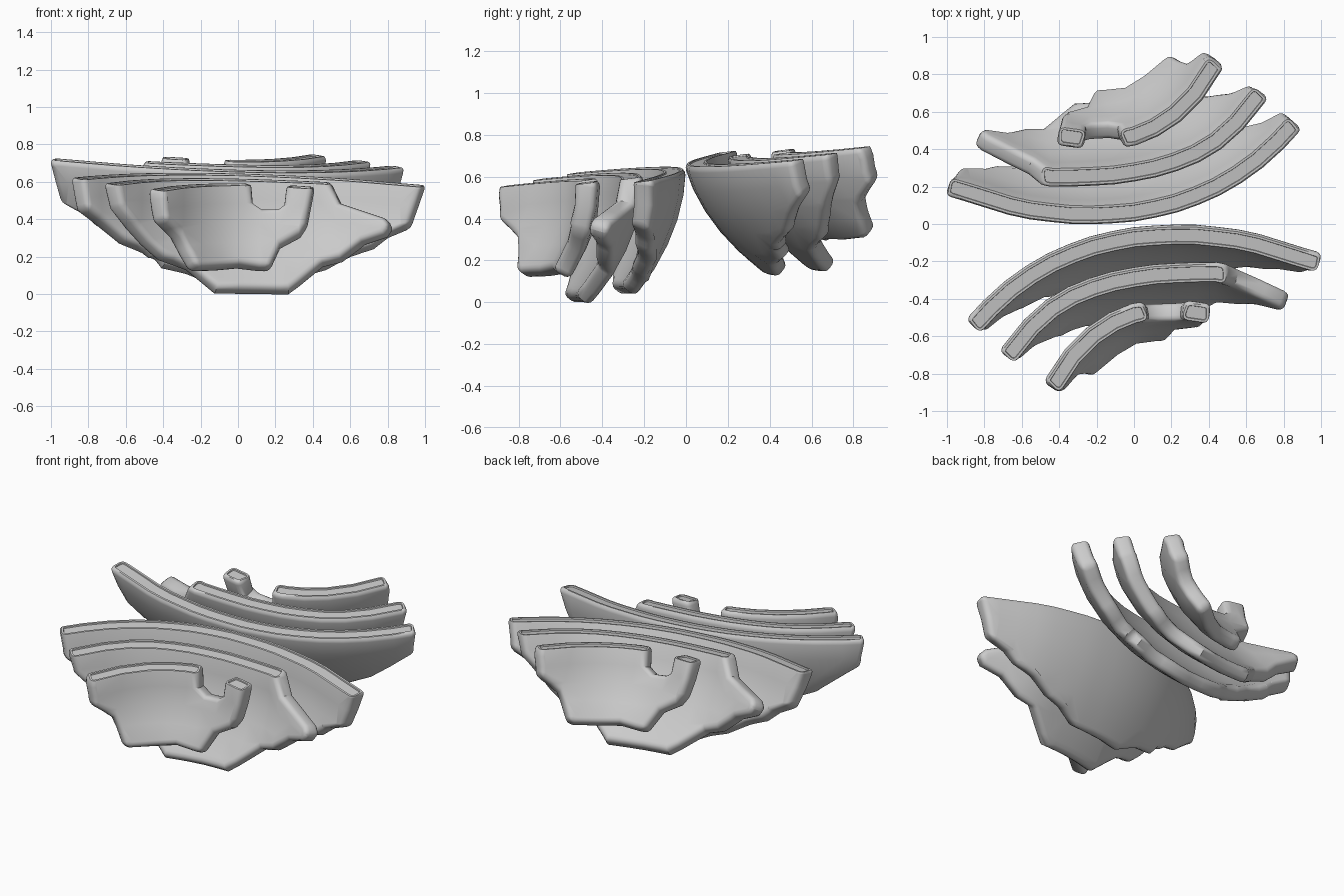
import bpy, bmesh, math
from mathutils import Vector, Matrix

if "Cube" in bpy.data.objects:
    bpy.data.objects.remove(bpy.data.objects["Cube"])

THICK = 0.108
RIM_Z, TILT_Y, TILT_X = 0.648, 0.13, -0.045     # tilted plane shared by all plate tops
NORMAL = Vector((-TILT_X, -TILT_Y, 1)).normalized()
T = 9                                           # marks an outline point on that plane


def lerp_path(path, x):
    # y of the plate's upper arc at x
    for (x0, y0), (x1, y1) in zip(path, path[1:]):
        if x <= x1 or (x1, y1) == path[-1]:
            return y0 + (y1 - y0) * (x - x0) / (x1 - x0)


def smooth_path(path, x):
    return sum(lerp_path(path, x + o) for o in (-0.06, 0, 0.06)) / 3


def rim_height(path, x):
    return RIM_Z + TILT_Y * smooth_path(path, x) + TILT_X * x


def plate(name, path, outline):
    # flat outline in (x, depth), cut into a grid, then bent into a dish
    bm = bmesh.new()
    vs = [bm.verts.new((x, 0, -max(-0.012, rim_height(path, x) - z))) for x, z in outline]
    bm.faces.new(vs)
    cuts = [((i * 0.11, 0, 0), (1, 0, 0)) for i in range(-9, 10)]
    cuts += [((0, 0, -i * 0.11), (0, 0, 1)) for i in range(1, 6)]
    for co, no in cuts:
        bmesh.ops.bisect_plane(bm, geom=bm.verts[:] + bm.edges[:] + bm.faces[:],
                               plane_co=co, plane_no=no, dist=0.001)
    bmesh.ops.remove_doubles(bm, verts=bm.verts[:], dist=0.022)
    layer = bm.verts.layers.deform.verify()
    for v in bm.verts:
        x, d = v.co.x, -v.co.z
        slope = (smooth_path(path, x + 0.08) - smooth_path(path, x - 0.08)) / 0.16
        s = (0.66 * d * abs(d) + 0.01 * d) * math.hypot(1, slope)
        v.co = (x, smooth_path(path, x) - s, rim_height(path, x) - d)
        v[layer][0] = 1 - 0.35 * max(d, 0)      # thinner towards the bottom
    bmesh.ops.recalc_face_normals(bm, faces=bm.faces[:])
    me = bpy.data.meshes.new(name)
    bm.to_mesh(me)
    bm.free()
    ob = bpy.data.objects.new(name, me)
    bpy.context.collection.objects.link(ob)
    ob.vertex_groups.new(name="thickness")
    sol = ob.modifiers.new("thickness", 'SOLIDIFY')
    sol.thickness, sol.offset, sol.vertex_group = THICK, 0, "thickness"
    bev = ob.modifiers.new("round_rim", 'BEVEL')
    bev.width, bev.segments = 0.03, 3
    bev.limit_method, bev.angle_limit = 'ANGLE', math.radians(50)
    bev.use_clamp_overlap = False
    bpy.ops.object.select_all(action='DESELECT')
    ob.select_set(True)
    bpy.context.view_layer.objects.active = ob
    for mod in ("thickness", "round_rim"):
        bpy.ops.object.modifier_apply(modifier=mod)
    # slice the top off flat, cap it and sink a shallow recess into the cap
    bm = bmesh.new()
    bm.from_mesh(me)
    res = bmesh.ops.bisect_plane(bm, geom=bm.verts[:] + bm.edges[:] + bm.faces[:], dist=0.0005,
                                 plane_co=(0, 0, RIM_Z), plane_no=NORMAL, clear_outer=True)
    rim = [e for e in res["geom_cut"] if isinstance(e, bmesh.types.BMEdge) and e.is_boundary]
    caps = bmesh.ops.edgeloop_fill(bm, edges=rim)["faces"]
    bmesh.ops.recalc_face_normals(bm, faces=bm.faces[:])
    bmesh.ops.inset_region(bm, faces=caps, thickness=0.012, use_even_offset=True)
    bmesh.ops.inset_region(bm, faces=caps, thickness=0.002, depth=-0.008, use_even_offset=True)
    bm.to_mesh(me)
    bm.free()
    bpy.ops.object.shade_smooth_by_angle(angle=math.radians(40))
    return ob


# inner plate: the longest
inner = plate("inner_plate",
    [(-0.87, -0.555), (-0.72, -0.39), (-0.5, -0.23), (-0.25, -0.12), (0, -0.065),
     (0.3, -0.05), (0.6, -0.085), (1.0, -0.21)],
    [(-0.865, T), (-0.835, 0.45), (-0.73, 0.37), (-0.62, 0.28), (-0.5, 0.23), (-0.4, 0.15),
     (-0.27, 0.12), (-0.12, 0.055), (0.24, 0.055), (0.36, 0.11), (0.47, 0.14), (0.6, 0.21),
     (0.72, 0.25), (0.8, 0.31), (0.92, 0.36), (1.0, T)])

# middle plate: low tip runs out beyond the top edge
middle = plate("middle_plate",
    [(-0.68, -0.71), (-0.55, -0.535), (-0.38, -0.40), (-0.15, -0.31), (0.1, -0.265),
     (0.48, -0.25), (0.85, -0.40)],
    [(-0.685, T), (-0.655, 0.46), (-0.57, 0.35), (-0.5, 0.27), (-0.41, 0.19), (-0.27, 0.14),
     (-0.12, 0.015), (0.27, 0.01), (0.34, 0.06), (0.46, 0.16), (0.55, 0.18), (0.67, 0.27),
     (0.79, 0.31), (0.825, 0.36), (0.79, 0.40), (0.7, 0.43), (0.55, 0.48), (0.49, T)])

# outer plate: shortest, with a notch in the top edge
outer = plate("outer_plate",
    [(-0.45, -0.89), (-0.36, -0.725), (-0.22, -0.585), (-0.05, -0.485), (0.06, -0.46),
     (0.22, -0.45), (0.42, -0.48)],
    [(-0.45, T), (-0.42, 0.39), (-0.33, 0.30), (-0.29, 0.22), (-0.24, 0.13), (0.17, 0.13),
     (0.23, 0.26), (0.34, 0.31), (0.37, 0.37), (0.41, T), (0.265, T), (0.25, 0.47),
     (0.215, 0.445), (0.125, 0.445), (0.075, 0.48), (0.065, T)])

# rear set: the same plates turned half a turn about the tilted plane's normal
pivot = Matrix.Translation((0, 0, RIM_Z))
turn = Matrix.Translation((0, -0.01, 0)) @ pivot @ Matrix.Rotation(math.pi, 4, NORMAL) @ pivot.inverted()
for ob in (inner, middle, outer):
    rear = ob.copy()
    rear.data = ob.data.copy()
    rear.name = "rear_" + ob.name
    bpy.context.collection.objects.link(rear)
    rear.matrix_world = turn
